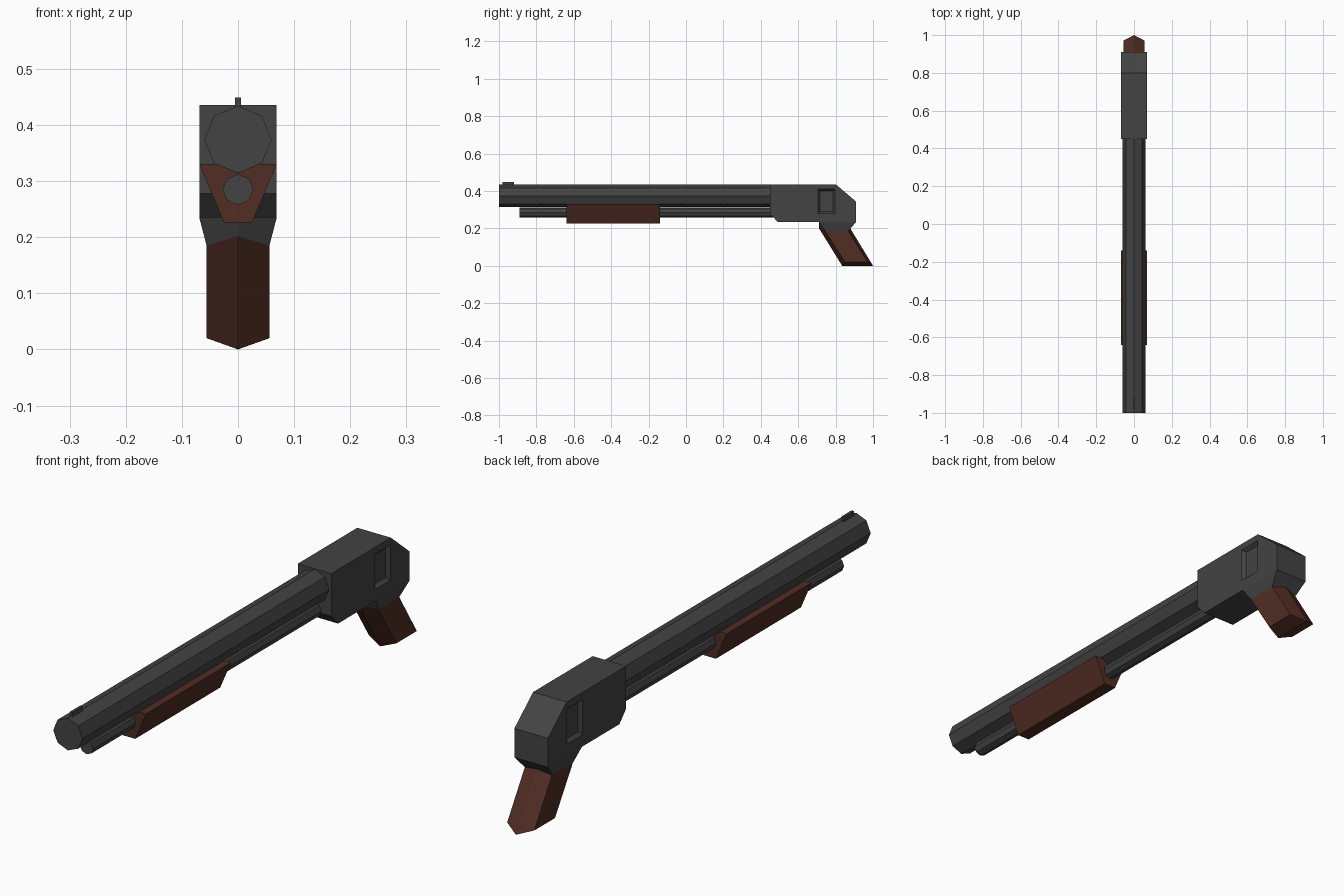
import bpy, bmesh, math

if "Cube" in bpy.data.objects:
    bpy.data.objects.remove(bpy.data.objects["Cube"])


def material(name, rgb):
    m = bpy.data.materials.new(name)
    m.diffuse_color = (*rgb, 1)
    m.use_nodes = True
    m.node_tree.nodes["Principled BSDF"].inputs["Base Color"].default_value = m.diffuse_color
    return m


steel = material("dark steel", (0.056, 0.056, 0.056))
wood = material("brown wood", (0.082, 0.026, 0.017))


def loft(name, rings, mat):
    """Skin a list of equal-length point rings and cap both ends."""
    bm = bmesh.new()
    vs = [[bm.verts.new(p) for p in r] for r in rings]
    n = len(vs[0])
    for a, b in zip(vs, vs[1:]):
        for i in range(n):
            j = (i + 1) % n
            bm.faces.new((a[i], a[j], b[j], b[i]))
    bm.faces.new(vs[0])
    bm.faces.new(vs[-1])
    bmesh.ops.recalc_face_normals(bm, faces=bm.faces)
    me = bpy.data.meshes.new(name)
    bm.to_mesh(me)
    bm.free()
    me.materials.append(mat)
    ob = bpy.data.objects.new(name, me)
    bpy.context.collection.objects.link(ob)
    return ob


def side_ring(x, pts):
    return [(x, y, z) for y, z in pts]


def along_y(name, section, y0, y1, mat):
    return loft(name, [[(x, y, z) for x, z in section] for y in (y0, y1)], mat)


def octagon(r, z):
    return [(r * math.sin(i * math.pi / 4), z + r * math.cos(i * math.pi / 4))
            for i in range(8)]


def rect(y0, y1, z0, z1):
    return [(y0, z0), (y1, z0), (y1, z1), (y0, z1)]


# Barrel, magazine tube and front sight
along_y("barrel", octagon(0.06, 0.374), -1.0, 0.47, steel)
along_y("magazine_tube", octagon(0.0275, 0.285), -0.89, 0.47, steel)
along_y("front_sight", [(-0.005, 0.42), (0.005, 0.42), (0.005, 0.449), (-0.005, 0.449)],
        -0.98, -0.92, steel)

# Sliding fore-end
along_y("fore_end", [(-0.069, 0.33), (0.069, 0.33), (0.025, 0.226), (-0.025, 0.226)],
        -0.64, -0.14, wood)

# Receiver body
W = 0.069
profile = [(0.45, 0.436), (0.80, 0.436), (0.91, 0.343), (0.91, 0.235),
           (0.49, 0.235), (0.45, 0.278)]
receiver = loft("receiver", [side_ring(x, profile) for x in (-W, W)], steel)

# Shallow recessed port on both sides
for s in (-1, 1):
    cutter = loft("port_cutter", [
        side_ring(s * (W - 0.012), rect(0.717, 0.786, 0.290, 0.399)),
        side_ring(s * W, rect(0.706, 0.797, 0.279, 0.410)),
        side_ring(s * (W + 0.02), rect(0.706, 0.797, 0.279, 0.410))], steel)
    cutter.hide_render = True
    mod = receiver.modifiers.new("port", "BOOLEAN")
    mod.operation = "DIFFERENCE"
    mod.solver = "EXACT"
    mod.object = cutter
    bpy.context.view_layer.objects.active = receiver
    bpy.ops.object.modifier_apply(modifier=mod.name)
    bpy.data.objects.remove(cutter)

# Neck from the receiver down to the grip
G = 0.056
loft("grip_neck", [
    [(-W, 0.71, 0.235), (0, 0.71, 0.235), (W, 0.71, 0.235),
     (W, 0.91, 0.235), (0, 0.91, 0.235), (-W, 0.91, 0.235)],
    [(-G, 0.745, 0.185), (0, 0.71, 0.202), (G, 0.745, 0.185),
     (G, 0.866, 0.185), (0, 0.879, 0.199), (-G, 0.866, 0.185)]], steel)

# Raked grip, ridged along its centre line
outer = [(0.71, 0.202), (0.835, 0.0), (1.0, 0.0), (0.877, 0.202)]
inner = [(0.745, 0.185), (0.85, 0.02), (0.971, 0.02), (0.868, 0.185)]
loft("grip", [side_ring(-G, inner), side_ring(0, outer), side_ring(G, inner)], wood)
